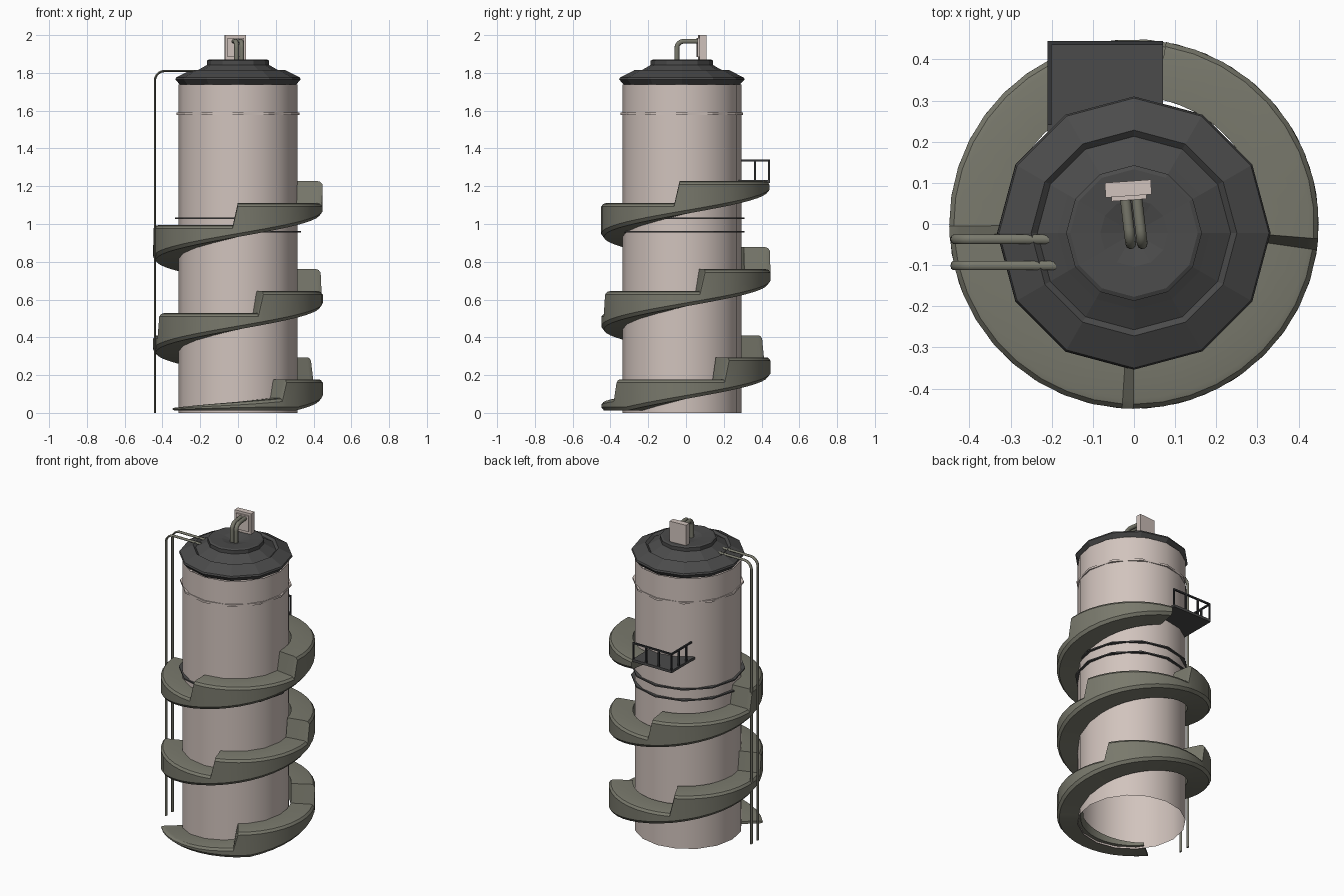
import bpy, bmesh, math
from mathutils import Matrix, Vector

if "Cube" in bpy.data.objects:
    bpy.data.objects.remove(bpy.data.objects["Cube"])

CY = -0.022  # tank axis y


def mat(name, c):
    m = bpy.data.materials.new(name)
    m.diffuse_color = (*c, 1)
    m.use_nodes = True
    m.node_tree.nodes["Principled BSDF"].inputs["Base Color"].default_value = m.diffuse_color
    return m


PALE = mat("pale_pinkish_grey", (0.64, 0.55, 0.51))
OLIVE = mat("olive_grey", (0.19, 0.19, 0.15))
DARK = mat("dark_grey", (0.07, 0.07, 0.07))
BLACK = mat("rail_charcoal", (0.035, 0.037, 0.04))


def finish(name, bm, m, angle=None):
    bmesh.ops.recalc_face_normals(bm, faces=bm.faces)
    me = bpy.data.meshes.new(name)
    bm.to_mesh(me)
    bm.free()
    ob = bpy.data.objects.new(name, me)
    bpy.context.collection.objects.link(ob)
    me.materials.append(m)
    if angle:
        bpy.ops.object.select_all(action='DESELECT')
        ob.select_set(True)
        bpy.context.view_layer.objects.active = ob
        bpy.ops.object.shade_smooth_by_angle(angle=math.radians(angle))
    return ob


def loft(bm, rings, closed_section, closed_path=False, caps=False):
    vs = [[bm.verts.new(p) for p in r] for r in rings]
    n, k = len(vs), len(vs[0])
    for i in range(n if closed_path else n - 1):
        a, b = vs[i], vs[(i + 1) % n]
        for j in range(k if closed_section else k - 1):
            bm.faces.new((a[j], a[(j + 1) % k], b[(j + 1) % k], b[j]))
    if caps:
        bm.faces.new(vs[0])
        bm.faces.new(vs[-1])


def lathe(name, prof, n, m, angle=None, closed=False):
    bm = bmesh.new()
    rings = []
    for i in range(n):
        t = math.tau * i / n
        rings.append([(r * math.cos(t), CY + r * math.sin(t), z) for r, z in prof])
    loft(bm, rings, closed, True)
    bmesh.ops.remove_doubles(bm, verts=bm.verts, dist=1e-5)
    return finish(name, bm, m, angle)


def add_box(bm, lo, hi, rot=0.0):
    lo, hi = Vector(lo), Vector(hi)
    M = Matrix.Translation((lo + hi) / 2) @ Matrix.Rotation(rot, 4, 'Z') @ Matrix.Diagonal((*(hi - lo), 1))
    return bmesh.ops.create_cube(bm, size=1, matrix=M)


def tube(name, path, side, rs, rn, m, n=8):
    """Elliptical tube along a planar path; side is the plane's normal."""
    bm = bmesh.new()
    pts, side, rings = [Vector(p) for p in path], Vector(side).normalized(), []
    for i, p in enumerate(pts):
        d = (pts[min(i + 1, len(pts) - 1)] - pts[max(i - 1, 0)]).normalized()
        nn = d.cross(side)
        rings.append([p + side * rs * math.cos(math.tau * j / n) + nn * rn * math.sin(math.tau * j / n)
                      for j in range(n)])
    loft(bm, rings, True, caps=True)
    return finish(name, bm, m, 50)


# tank wall, open underneath
lathe("tank_wall", [(0.315, 0), (0.315, 1.738)], 16, PALE, 40)

# hoops
for name, z, r, h, m in (("upper_hoop", 1.583, 0.325, 0.012, PALE),
                         ("middle_hoop", 1.03, 0.333, 0.008, DARK),
                         ("lower_hoop", 0.96, 0.333, 0.008, DARK)):
    lathe(name, [(0.3, z - h / 2), (r, z - h / 2), (r, z + h / 2), (0.3, z + h / 2)], 12, m, closed=True)

# stepped twelve-sided roof with groove and central hollow
lathe("roof", [(0, 1.735), (0.305, 1.735), (0.332, 1.765), (0.328, 1.775), (0.25, 1.815), (0.235, 1.802),
               (0.185, 1.83), (0.165, 1.842), (0.165, 1.865), (0.155, 1.87), (0.082, 1.866), (0, 1.845)],
      12, DARK)

# spiral ramp: flat terraces over a helical underside
STEP, RISE = 85.6, 0.1165
rings = []
for k in range(-1, 10):
    start = -55 + STEP * k
    end = 800 if k == 9 else start + STEP - 3.5
    top = 0.178 + RISE * k
    for i in range(10):
        deg = start + (end - start) * i / 9
        t = math.radians(deg)
        bot = max(0.012, 0.465 + (deg - 287) * RISE / STEP)
        hi = top
        if k == -1:  # thin lead-in tongue
            hi = 0.028 + 0.05 * i / 9
        ch = min(0.018, (hi - bot) * 0.35)
        sec = [(0.31, bot), (0.435, bot), (0.449, bot + ch), (0.449, hi - ch), (0.438, hi - ch * 0.2),
               (0.425, hi), (0.31, hi)]
        rings.append([(r * math.cos(t), r * math.sin(t), z) for r, z in sec])
bm = bmesh.new()
loft(bm, rings, True, caps=True)
finish("spiral_ramp", bm, OLIVE, 28)

# landing platform
bm = bmesh.new()
add_box(bm, (-0.21, 0.2, 1.218), (0.07, 0.445, 1.234))
finish("landing", bm, DARK)

# landing railing on the left and back sides
bm = bmesh.new()
w = 0.005
add_box(bm, (-0.21, 0.24, 1.332), (-0.2, 0.445, 1.342))
add_box(bm, (-0.21, 0.435, 1.332), (0.07, 0.445, 1.342))
posts = [(-0.205, 0.29), (-0.205, 0.365)] + [(-0.205 + 0.09 * i, 0.44) for i in range(4)]
for x, y in posts:
    add_box(bm, (x - w, y - w, 1.23), (x + w, y + w, 1.335))
finish("landing_railing", bm, BLACK)

# two drain pipes on the left
for i, y in enumerate((-0.037, -0.101)):
    arc = [(-0.388 - 0.052 * math.cos(a), y, 1.758 + 0.052 * math.sin(a))
           for a in (math.pi / 2 * j / 6 for j in range(7))]
    tube(f"drain_pipe_{i + 1}", [(-0.44, y, 0)] + arc + [(-0.19, y, 1.81)], (0, 1, 0), 0.011, 0.006, OLIVE)

# control box on the roof
bm = bmesh.new()
add_box(bm, (-0.07, 0.068, 1.865), (0.042, 0.104, 2.0), 0.07)
add_box(bm, (-0.055, 0.058, 1.885), (0.03, 0.075, 1.985), 0.07)
finish("control_box", bm, PALE)

# twin bent pipes from the roof hollow to the box
for i, x in enumerate((-0.008, 0.02)):
    dx = -0.014
    prof = [(-0.048, 1.85)] + [(-0.013 - 0.035 * math.cos(a), 1.932 + 0.035 * math.sin(a))
                               for a in (math.pi / 2 * j / 6 for j in range(7))] + [(0.07, 1.967)]
    path = [(x + dx * (y + 0.048) / 0.118, y, z) for y, z in prof]
    tube(f"roof_pipe_{i + 1}", path, (1, 0.12, 0), 0.013, 0.013, OLIVE, 10)
